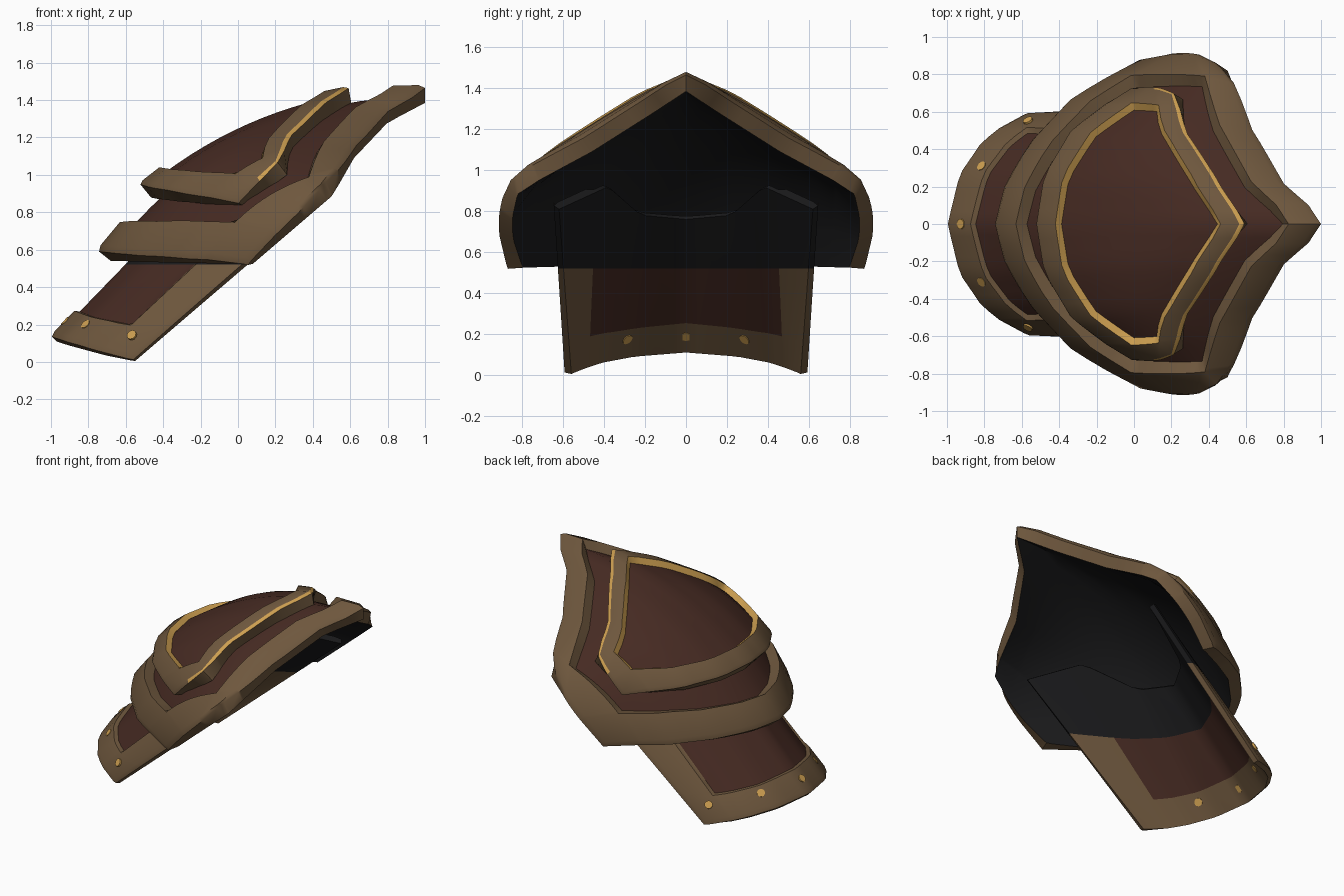
import bpy, bmesh, math
from mathutils import Vector

if "Cube" in bpy.data.objects:
    bpy.data.objects.remove(bpy.data.objects["Cube"])


def material(name, rgb):
    m = bpy.data.materials.new(name)
    m.diffuse_color = (*rgb, 1)
    m.use_nodes = True
    m.node_tree.nodes["Principled BSDF"].inputs["Base Color"].default_value = m.diffuse_color
    return m


MATS = [material("bronze", (0.155, 0.095, 0.047)),
        material("dark_leather", (0.06, 0.023, 0.016)),
        material("gold", (0.6, 0.34, 0.08)),
        material("black_lining", (0.011, 0.011, 0.012))]
BRONZE, LEATHER, GOLD, BLACK = range(4)
LINING_Z = 0.52   # the lower plate is black above this height


def along(points, t):
    """Point at arc-length fraction t of a polyline."""
    pts = [Vector(p) for p in points]
    lens = [(b - a).length for a, b in zip(pts, pts[1:])]
    d = t * sum(lens)
    for a, b, l in zip(pts, pts[1:], lens):
        if d <= l + 1e-6:
            return a.lerp(b, min(d / l, 1))
        d -= l
    return pts[-1]


def surface(low, high, bulge):
    """Mirrored patch between a lower and an upper half edge; u in -1..1, v in 0..1."""
    def point(u, v):
        a, b = along(low, abs(u)), along(high, abs(u))
        p = a.lerp(b, v)
        k = 4 * v * (1 - v) * bulge
        fall = 1 - abs(u) ** 3
        p += Vector((-0.4 * fall, 0.18 * u * u, fall)) * k
        if u < 0:
            p.y = -p.y
        return p

    def normal(u, v):
        e = 0.04
        du = point(min(u + e, 1), v) - point(max(u - e, -1), v)
        dv = point(u, min(v + e, 1)) - point(u, max(v - e, 0))
        return dv.cross(du).normalized()
    return point, normal


def stops(a, b, w0, w1, n, step0=0.89, step1=0.89):
    """Grid positions from a to b with close rows for the two rim strips."""
    mid = [a + w0 + (b - a - w0 - w1) * k / (n + 1) for k in range(1, n + 1)]
    return ([a + w0 * k for k in (0, 0.15, step0, 1)] + mid
            + [b - w1 * k for k in (1, step1, 0.17, 0)])


def plate(name, low, high, bulge, side, rear, front, heights, under, paint, top_rim=True):
    point, normal = surface(low, high, bulge)
    NU, NV = 27, 18
    bm = bmesh.new()
    outer, inner = [], []
    for i in range(NU):
        col_o, col_i = [], []
        for j in range(NV):
            v = j / (NV - 1)
            for _ in range(3):   # rim widths depend on both directions
                w = side[0] + (side[1] - side[0]) * v
                u = stops(-1, 1, w, w, NU - 8)[i]
                length = (point(u, 1) - point(u, 0)).length
                w0 = min(rear + 0.07 * u ** 4, 0.38 * length) / length
                w1 = min(front, 0.38 * length) / length
                v = stops(0, 1, w0, w1, NV - 8, 0.92, 0.83)[j]
            ring = min(i, NU - 1 - i, j, NV - 1 - j if top_rim else 99)
            p, n = point(u, v), normal(u, v)
            col_o.append(bm.verts.new(p + n * heights[min(ring, 3)]))
            col_i.append(bm.verts.new(p + n * under))
        outer.append(col_o)
        inner.append(col_i)

    def face(vs, mat):
        bm.faces.new(vs).material_index = mat

    for i in range(NU - 1):
        for j in range(NV - 1):
            ring = min(i, NU - 2 - i, j, NV - 2 - j if top_rim else 99)
            fore = j == NV - 2 or (j > NV // 2 and i in (0, NU - 2))
            for g, is_out in ((outer, True), (inner, False)):
                q = [g[i][j], g[i + 1][j], g[i + 1][j + 1], g[i][j + 1]]
                face(q if not is_out else q[::-1], paint(ring, is_out, fore))
    # edge walls
    border = ([(i, 0) for i in range(NU)] + [(NU - 1, j) for j in range(1, NV)]
              + [(i, NV - 1) for i in range(NU - 2, -1, -1)]
              + [(0, j) for j in range(NV - 2, 0, -1)])
    for (a, b), (c, d) in zip(border, border[1:] + border[:1]):
        face([outer[a][b], outer[c][d], inner[c][d], inner[a][b]], BRONZE)
    bmesh.ops.recalc_face_normals(bm, faces=bm.faces)
    if not top_rim:   # straight colour change on the lower plate
        bmesh.ops.bisect_plane(bm, geom=bm.verts[:] + bm.edges[:] + bm.faces[:],
                               plane_co=(0, 0, LINING_Z), plane_no=(0, 0, 1))
        for f in bm.faces:
            if f.calc_center_median().z > LINING_Z:
                f.material_index = BLACK
    finish(name, bm)
    return point, normal


def finish(name, bm):
    me = bpy.data.meshes.new(name)
    bm.to_mesh(me)
    bm.free()
    for m in MATS:
        me.materials.append(m)
    ob = bpy.data.objects.new(name, me)
    bpy.context.collection.objects.link(ob)
    bpy.ops.object.select_all(action='DESELECT')
    ob.select_set(True)
    bpy.context.view_layer.objects.active = ob
    bpy.ops.object.shade_smooth_by_angle(angle=math.radians(45))


# colour rules for each plate
def paint_plain(ring, is_out, fore):
    if not is_out:
        return BLACK
    return BRONZE if ring < 3 else LEATHER


def paint_trim(ring, is_out, fore):
    if is_out and (ring == 2 or (ring == 0 and fore)):
        return GOLD
    return paint_plain(ring, is_out, fore)


def paint_arm(ring, is_out, fore):
    return BRONZE if ring < 3 else LEATHER


# large middle plate with its pointed collar
plate("main_plate",
      [(-.68, 0, .54), (-.63, .18, .54), (-.51, .38, .535), (-.30, .60, .53),
       (-.02, .76, .525), (.08, .795, .525)],
      [(1.0, 0, 1.385), (.80, .16, 1.28), (.62, .46, 1.09), (.54, .72, .95), (.50, .82, .885)],
      0.22, (.22, .13), .18, .19, (.08, .095, .095, .03), 0, paint_plain)

# small top plate with gold trim
plate("top_plate",
      [(-.49, 0, .91), (-.45, .24, .90), (-.31, .47, .88), (-.08, .64, .85), (.02, .68, .84)],
      [(.60, 0, 1.415), (.46, .20, 1.33), (.28, .47, 1.16), (.24, .68, 1.03)],
      0.075, (.20, .14), .14, .15, (.05, .06, .06, .02), -.04, paint_trim)

# lower plate hanging over the upper arm
point, normal = plate("arm_plate",
      [(-.97, 0, .11), (-.91, .25, .09), (-.80, .41, .06), (-.65, .53, .02), (-.55, .56, .005)],
      [(-.34, 0, .76), (-.22, .22, .78), (.12, .38, .92), (.39, .62, .81)],
      0.0, (.26, .28), .20, .1, (.035, .045, .045, .022), 0, paint_arm, top_rim=False)

# gold studs through the lower rim
bm = bmesh.new()
for u in (-.84, -.4, 0, .4, .84):
    p, n = point(u, .12), normal(u, .12)
    mat = n.to_track_quat('Z', 'Y').to_matrix().to_4x4()
    mat.translation = p + n * .0225
    bmesh.ops.create_cone(bm, cap_ends=True, segments=10, radius1=.027, radius2=.027,
                          depth=.053, matrix=mat)
for f in bm.faces:
    f.material_index = GOLD
finish("rim_studs", bm)
